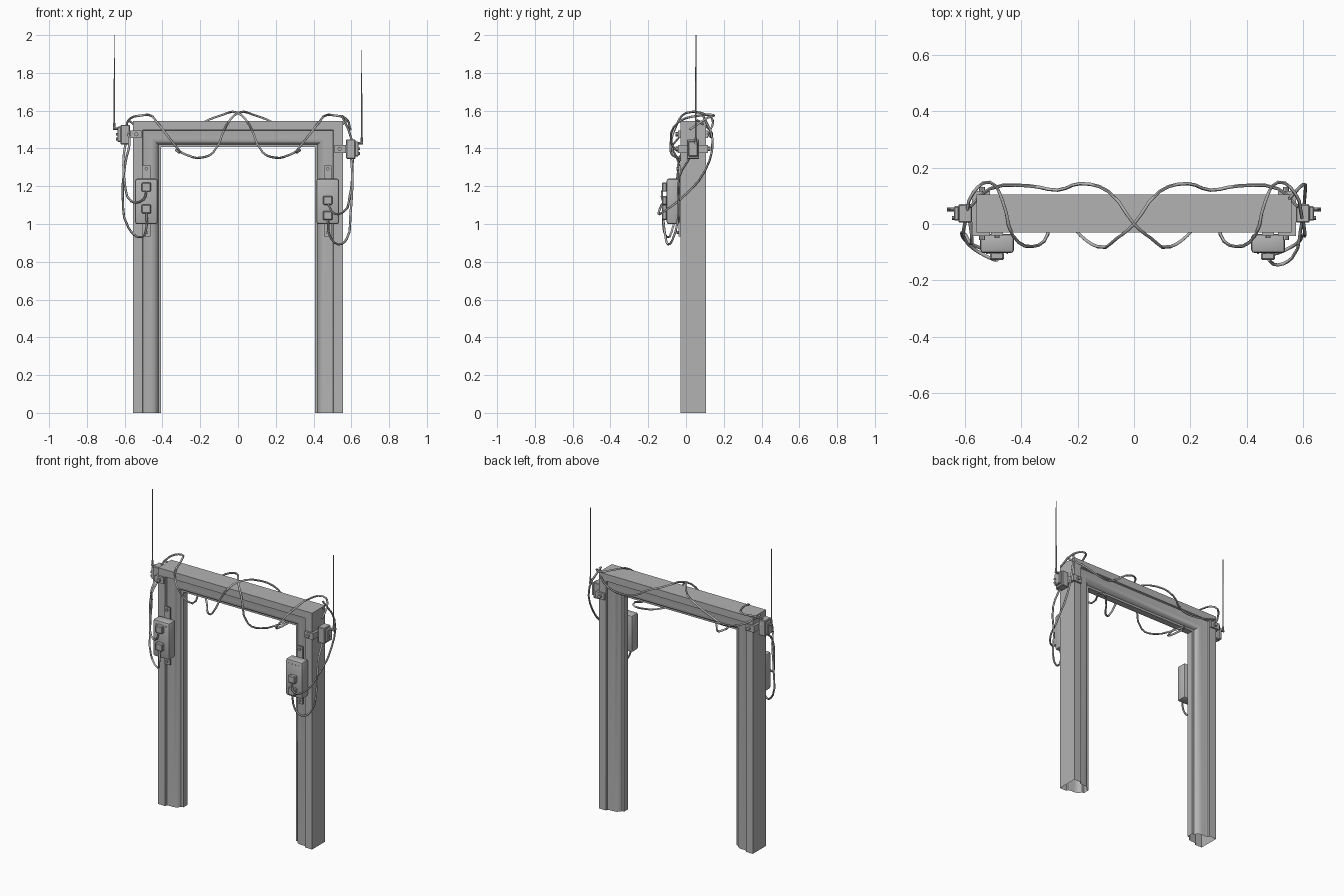
import bpy, bmesh, math
from mathutils import Vector

if "Cube" in bpy.data.objects:
    bpy.data.objects.remove(bpy.data.objects["Cube"])

grey = bpy.data.materials.new("weathered grey")
grey.diffuse_color = (0.45, 0.45, 0.45, 1)
grey.use_nodes = True
grey.node_tree.nodes["Principled BSDF"].inputs["Base Color"].default_value = grey.diffuse_color


def finish(ob, angle=35):
    ob.data.materials.append(grey)
    bpy.ops.object.select_all(action='DESELECT')
    ob.select_set(True)
    bpy.context.view_layer.objects.active = ob
    bpy.ops.object.shade_smooth_by_angle(angle=math.radians(angle))
    return ob


def from_bmesh(name, bm):
    bmesh.ops.recalc_face_normals(bm, faces=bm.faces)
    me = bpy.data.meshes.new(name)
    bm.to_mesh(me)
    bm.free()
    ob = bpy.data.objects.new(name, me)
    bpy.context.collection.objects.link(ob)
    return finish(ob)


def box(name, x, y, z, bevel=0.0, segments=1):
    """Box from (min, max) pairs, optionally bevelled."""
    bm = bmesh.new()
    bmesh.ops.create_cube(bm, size=1)
    for v in bm.verts:
        v.co = Vector([sum(r) / 2 + c * abs(r[1] - r[0]) for r, c in zip((x, y, z), v.co)])
    if bevel:
        bmesh.ops.bevel(bm, geom=bm.edges[:], offset=bevel, segments=segments,
                        affect='EDGES', profile=0.5)
    return from_bmesh(name, bm)


def rod(name, a, b, r1, r2=None, sides=8):
    a, b = Vector(a), Vector(b)
    bm = bmesh.new()
    bmesh.ops.create_cone(bm, cap_ends=True, segments=sides, radius1=r1,
                          radius2=r1 if r2 is None else r2, depth=(b - a).length)
    q = Vector((0, 0, 1)).rotation_difference(b - a)
    for v in bm.verts:
        v.co = q @ v.co + (a + b) / 2
    return from_bmesh(name, bm)


def cable(name, pts, r=0.006):
    cu = bpy.data.curves.new(name, 'CURVE')
    cu.dimensions = '3D'
    cu.bevel_depth, cu.bevel_resolution, cu.resolution_u = r, 1, 3
    cu.use_fill_caps = True
    sp = cu.splines.new('BEZIER')
    sp.bezier_points.add(len(pts) - 1)
    for bp, p in zip(sp.bezier_points, pts):
        bp.co = p
        bp.handle_left_type = bp.handle_right_type = 'AUTO'
    ob = bpy.data.objects.new(name, cu)
    bpy.context.collection.objects.link(ob)
    bpy.ops.object.select_all(action='DESELECT')
    ob.select_set(True)
    bpy.context.view_layer.objects.active = ob
    bpy.ops.object.convert(target='MESH')
    return finish(bpy.context.object, 60)


# Door frame: moulded section (fraction from outer edge, depth) swept with mitred corners
half = [(0, -0.03), (0.34, -0.03), (0.36, -0.017), (0.5, -0.013), (0.66, -0.013),
        (0.78, -0.008), (0.86, 0.003), (0.9, 0.016), (1, 0.016)]
section = half + [(u, 0.075 - y) for u, y in reversed(half)]
bm = bmesh.new()
rings = []
for corner in range(4):
    ring = []
    for u, y in section:
        x = 0.557 - 0.15 * u
        z = 1.545 - 0.137 * u if corner in (1, 2) else 0
        ring.append(bm.verts.new((-x if corner < 2 else x, y, z)))
    rings.append(ring)
n = len(section)
for a, b in zip(rings, rings[1:]):
    for i in range(n):
        j = (i + 1) % n
        bm.faces.new((a[i], a[j], b[j], b[i]))
from_bmesh("door_frame", bm)

# Control boxes with plugs and mounting tabs
for side, cx, plugs in (("left", -0.485, (1.195, 1.08)), ("right", 0.475, (1.125, 1.045))):
    box(side + "_control_box", (cx - 0.06, cx + 0.06), (-0.103, -0.035), (1.0, 1.24), 0.012, 2)
    box(side + "_mounting_strap", (cx - 0.021, cx + 0.021), (-0.04, -0.03), (0.935, 1.31))
    for z in (1.292, 0.955):
        rod(side + "_strap_bolt", (cx, -0.04, z), (cx, -0.05, z), 0.009)
    for z in plugs:
        box(side + "_plug", (cx - 0.025, cx + 0.025), (-0.128, -0.1), (z - 0.024, z + 0.024), 0.005)
    for i in range(4):
        x = cx - 0.036 + i * 0.024
        rod(side + "_box_screw", (x, -0.102, 1.215), (x, -0.106, 1.215), 0.004, sides=6)

# Clamp brackets, transmitter boxes and antennas
for side, s, z, ztop in (("left", -1, 1.475, 2.0), ("right", 1, 1.398, 1.92)):
    def X(a, b):
        return tuple(sorted((s * a, s * b)))
    box(side + "_clamp_side", X(0.557, 0.573), (-0.042, 0.117), (z - 0.02, z + 0.02))
    for tag, y, d in (("front", -0.036, -1), ("back", 0.111, 1)):
        box(f"{side}_clamp_{tag}", X(0.51, 0.573), (y - 0.006, y + 0.006), (z - 0.021, z + 0.021))
        rod(f"{side}_clamp_{tag}_bolt", (s * 0.538, y, z), (s * 0.538, y + d * 0.02, z), 0.011)
    box(side + "_transmitter", X(0.573, 0.622), (0.005, 0.07), (z - 0.053, z + 0.05), 0.004)
    box(side + "_transmitter_plate", X(0.619, 0.638), (0.012, 0.063), (z - 0.04, z + 0.04), 0.004)
    for y, dz, end in ((0.052, 0.03, 0.662), (0.022, 0.0, 0.645), (0.022, -0.025, 0.645)):
        rod(side + "_connector", (s * 0.63, y, z + dz), (s * end, y, z + dz), 0.007)
    rod(side + "_antenna_base", (s * 0.655, 0.052, z + 0.025), (s * 0.655, 0.052, z + 0.06), 0.006)
    rod(side + "_antenna", (s * 0.655, 0.052, z + 0.05), (s * 0.655, 0.052, ztop), 0.004, 0.0025, 6)

# Cables wound around the lintel, one from each side, crossing at the middle
wound = [(-0.595, 0.02, 1.5), (-0.57, 0.11, 1.56), (-0.51, 0.148, 1.575), (-0.465, 0.08, 1.575),
         (-0.43, -0.04, 1.54), (-0.36, -0.08, 1.45), (-0.305, -0.035, 1.38), (-0.32, 0.09, 1.39),
         (-0.27, 0.06, 1.365), (-0.19, -0.04, 1.352), (-0.13, -0.08, 1.38), (-0.06, -0.05, 1.525),
         (0, 0, 1.588), (0.09, 0.115, 1.575), (0.19, 0.143, 1.535), (0.27, 0.12, 1.48),
         (0.37, 0.135, 1.46), (0.51, 0.125, 1.5), (0.58, 0.06, 1.55)]
cable("left_wound_cable", wound)
cable("right_wound_cable", [(-x, y, z) for x, y, z in wound])

# Cables dropping to the plugs
cable("left_upper_drop_cable", [(-0.595, 0.02, 1.425), (-0.605, -0.03, 1.36), (-0.6, -0.05, 1.22),
                                (-0.565, -0.09, 1.12), (-0.5, -0.125, 1.13), (-0.485, -0.128, 1.175)])
cable("left_lower_drop_cable", [(-0.59, 0.07, 1.5), (-0.575, -0.07, 1.42), (-0.595, -0.04, 1.33),
                                (-0.61, -0.035, 1.15), (-0.58, -0.07, 0.98), (-0.51, -0.1, 0.93),
                                (-0.485, -0.12, 0.98), (-0.485, -0.12, 1.06)])
cable("right_upper_drop_cable", [(0.55, 0.09, 1.575), (0.6, 0.14, 1.45), (0.605, 0.1, 1.28),
                                 (0.59, -0.02, 1.14), (0.56, -0.12, 1.065), (0.51, -0.145, 1.055),
                                 (0.478, -0.128, 1.105)])
cable("right_lower_drop_cable", [(0.598, 0.02, 1.35), (0.605, -0.035, 1.25), (0.595, -0.04, 1.05),
                                 (0.575, -0.07, 0.92), (0.53, -0.095, 0.892), (0.485, -0.11, 0.94),
                                 (0.477, -0.12, 1.025)])
